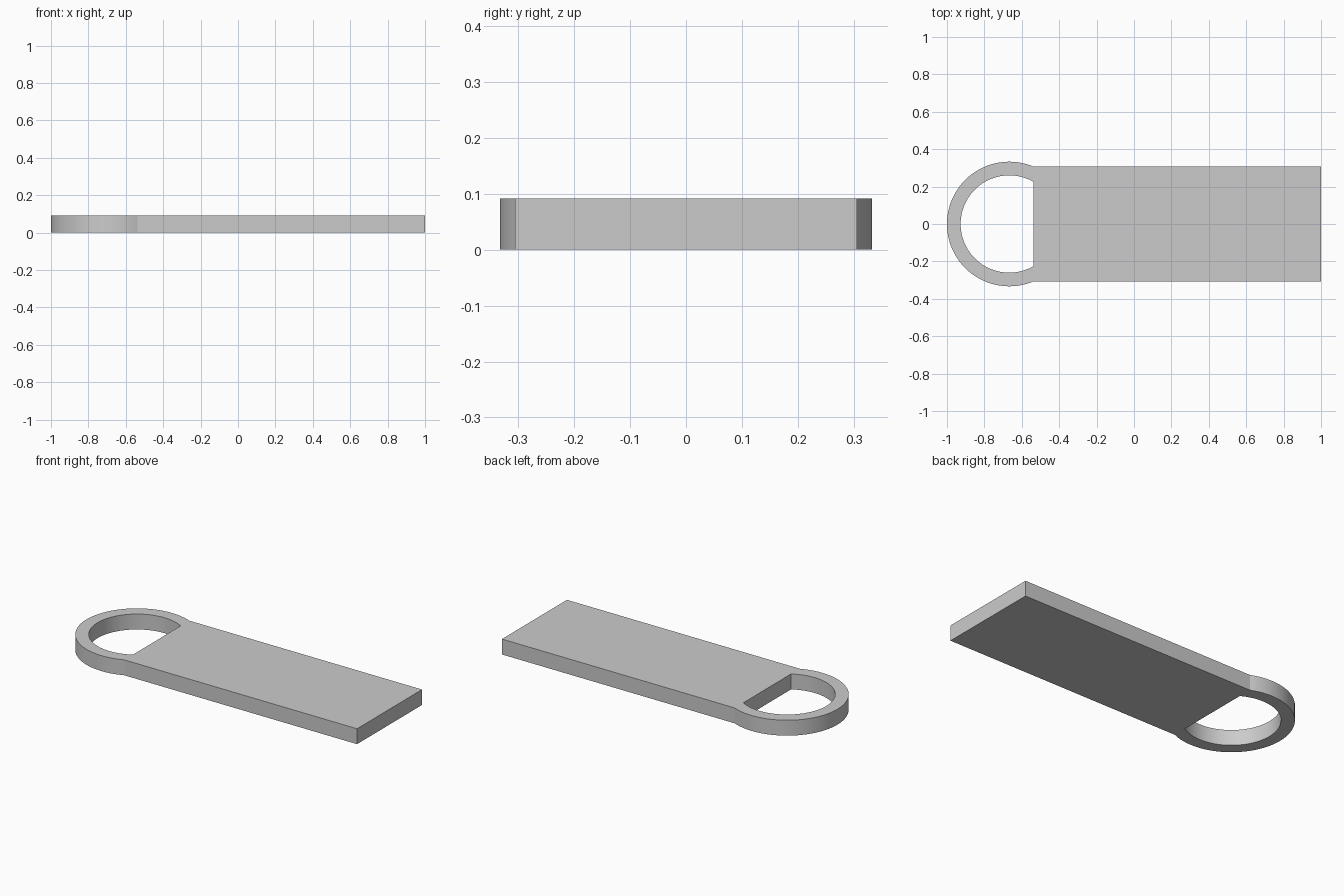
import bpy
import bmesh
import math

cube = bpy.data.objects.get("Cube")
if cube:
    bpy.data.objects.remove(cube, do_unlink=True)

HEIGHT = 0.092
CENTRE_X = -0.667
OUTER, INNER = 0.333, 0.26
PLATE_X = -0.536          # straight edge of the opening
SEGMENTS = 72

# Single grey material
grey = bpy.data.materials.new("grey")
grey.use_nodes = True
colour = (0.6, 0.6, 0.6, 1)
grey.diffuse_color = colour
grey.node_tree.nodes["Principled BSDF"].inputs["Base Color"].default_value = colour

bm = bmesh.new()


def arc(radius):
    """Open arc around the ring, starting and ending on the plate edge."""
    start = math.acos((PLATE_X - CENTRE_X) / radius)
    sweep = 2 * (math.pi - start)
    points = []
    for i in range(SEGMENTS + 1):
        a = start + sweep * i / SEGMENTS
        points.append(bm.verts.new((CENTRE_X + radius * math.cos(a),
                                    radius * math.sin(a), 0)))
    return points


# Ring outline
outer, inner = arc(OUTER), arc(INNER)
for i in range(SEGMENTS):
    bm.faces.new((outer[i], outer[i + 1], inner[i + 1], inner[i]))

# Flat plate joined to both ring ends
half_width = outer[0].co.y
corners = [bm.verts.new((1, s * half_width, 0)) for s in (-1, 1)]
bm.faces.new((outer[0], inner[0], inner[-1], outer[-1], *corners))

# Thickness
result = bmesh.ops.extrude_face_region(bm, geom=bm.faces[:], use_keep_orig=True)
top = [v for v in result["geom"] if isinstance(v, bmesh.types.BMVert)]
bmesh.ops.translate(bm, verts=top, vec=(0, 0, HEIGHT))
bmesh.ops.recalc_face_normals(bm, faces=bm.faces[:])

mesh = bpy.data.meshes.new("ring_tag")
bm.to_mesh(mesh)
bm.free()
mesh.materials.append(grey)
tag = bpy.data.objects.new("ring_tag", mesh)
bpy.context.collection.objects.link(tag)

# Smooth ring walls, crisp edges
bpy.ops.object.select_all(action="DESELECT")
tag.select_set(True)
bpy.context.view_layer.objects.active = tag
bpy.ops.object.shade_smooth_by_angle(angle=math.radians(15))
